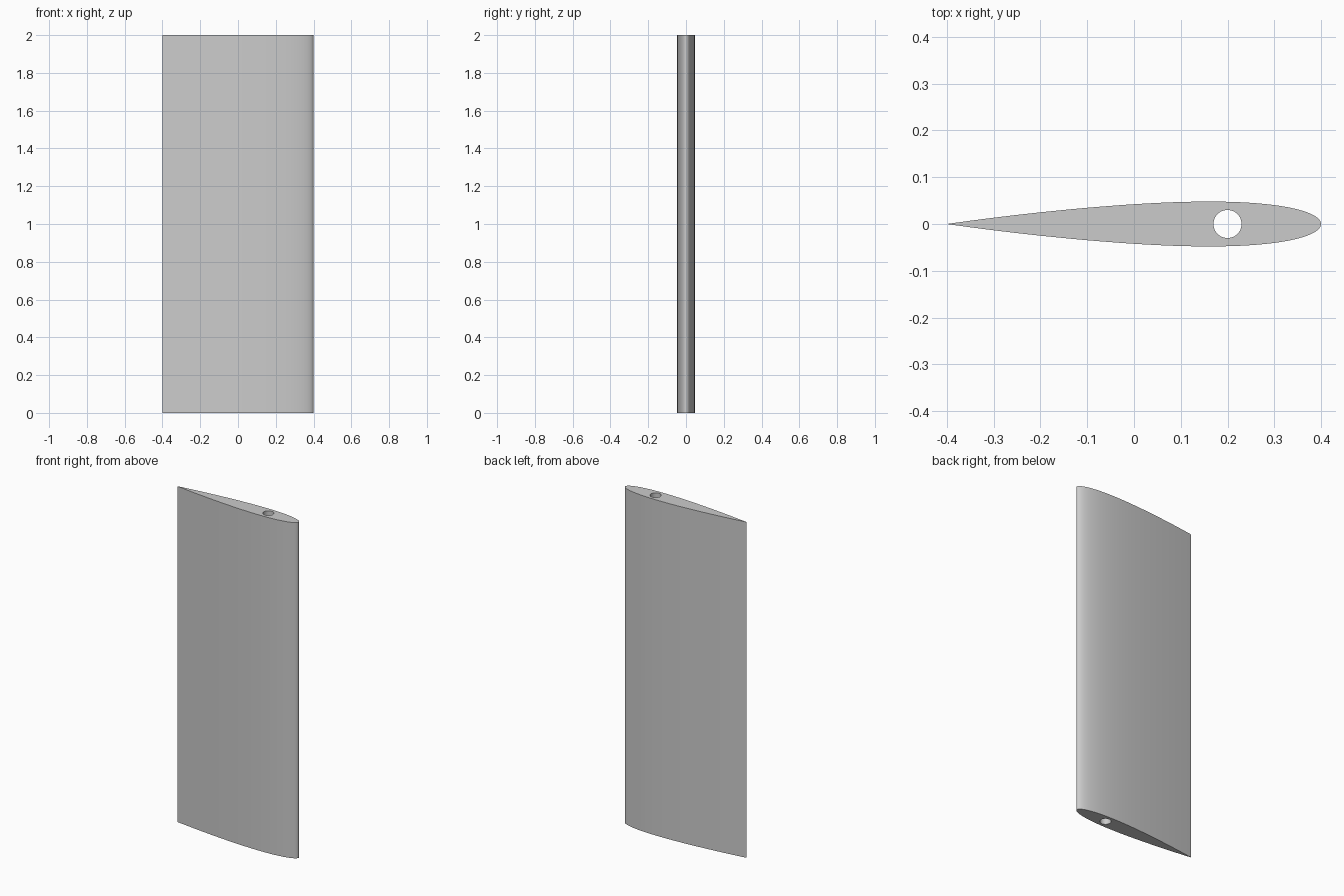
import bpy, bmesh
from math import sin, cos, pi, sqrt, radians

cube = bpy.data.objects.get("Cube")
if cube:
    bpy.data.objects.remove(cube)

CHORD, THICKNESS, SPAN = 0.8, 0.12, 2.0
HOLE_X, HOLE_R = 0.2, 0.03
STEPS, HOLE_SIDES = 48, 48


def half_thickness(t):
    """Symmetric foil section with a closed trailing edge; t runs from nose to tail."""
    return 5 * THICKNESS * CHORD * (0.2969 * sqrt(t) - 0.126 * t - 0.3516 * t**2
                                    + 0.2843 * t**3 - 0.1036 * t**4)


# Foil outline: nose to tail along one side, mirrored back along the other
stations = [(1 - cos(pi * i / STEPS)) / 2 for i in range(STEPS + 1)]
upper = [(CHORD * (0.5 - t), half_thickness(t)) for t in stations]
upper[0], upper[-1] = (CHORD / 2, 0), (-CHORD / 2, 0)
outline = upper + [(x, -y) for x, y in reversed(upper[1:-1])]

# Round spar hole running the full span
hole = [(HOLE_X + HOLE_R * cos(2 * pi * i / HOLE_SIDES),
         HOLE_R * sin(2 * pi * i / HOLE_SIDES)) for i in range(HOLE_SIDES)]

# Fill the section between both loops and extrude it upwards
bm = bmesh.new()
edges = []
for loop in (outline, hole):
    verts = [bm.verts.new((x, y, 0)) for x, y in loop]
    edges += [bm.edges.new((v, verts[i - 1])) for i, v in enumerate(verts)]
bmesh.ops.triangle_fill(bm, use_beauty=True, edges=edges, normal=(0, 0, -1))
top = bmesh.ops.extrude_face_region(bm, geom=bm.faces[:], use_keep_orig=True)
bmesh.ops.translate(bm, vec=(0, 0, SPAN),
                    verts=[g for g in top["geom"] if isinstance(g, bmesh.types.BMVert)])
bmesh.ops.recalc_face_normals(bm, faces=bm.faces[:])

mesh = bpy.data.meshes.new("foil_blade")
bm.to_mesh(mesh)
bm.free()
blade = bpy.data.objects.new("foil_blade", mesh)
bpy.context.collection.objects.link(blade)

# Plain grey finish
grey = bpy.data.materials.new("light_grey")
grey.use_nodes = True
colour = (0.6, 0.6, 0.6, 1)
grey.diffuse_color = colour
grey.node_tree.nodes["Principled BSDF"].inputs["Base Color"].default_value = colour
mesh.materials.append(grey)

# Smooth skin with crisp end caps and tail
bpy.ops.object.select_all(action="DESELECT")
blade.select_set(True)
bpy.context.view_layer.objects.active = blade
bpy.ops.object.shade_smooth_by_angle(angle=radians(30))
